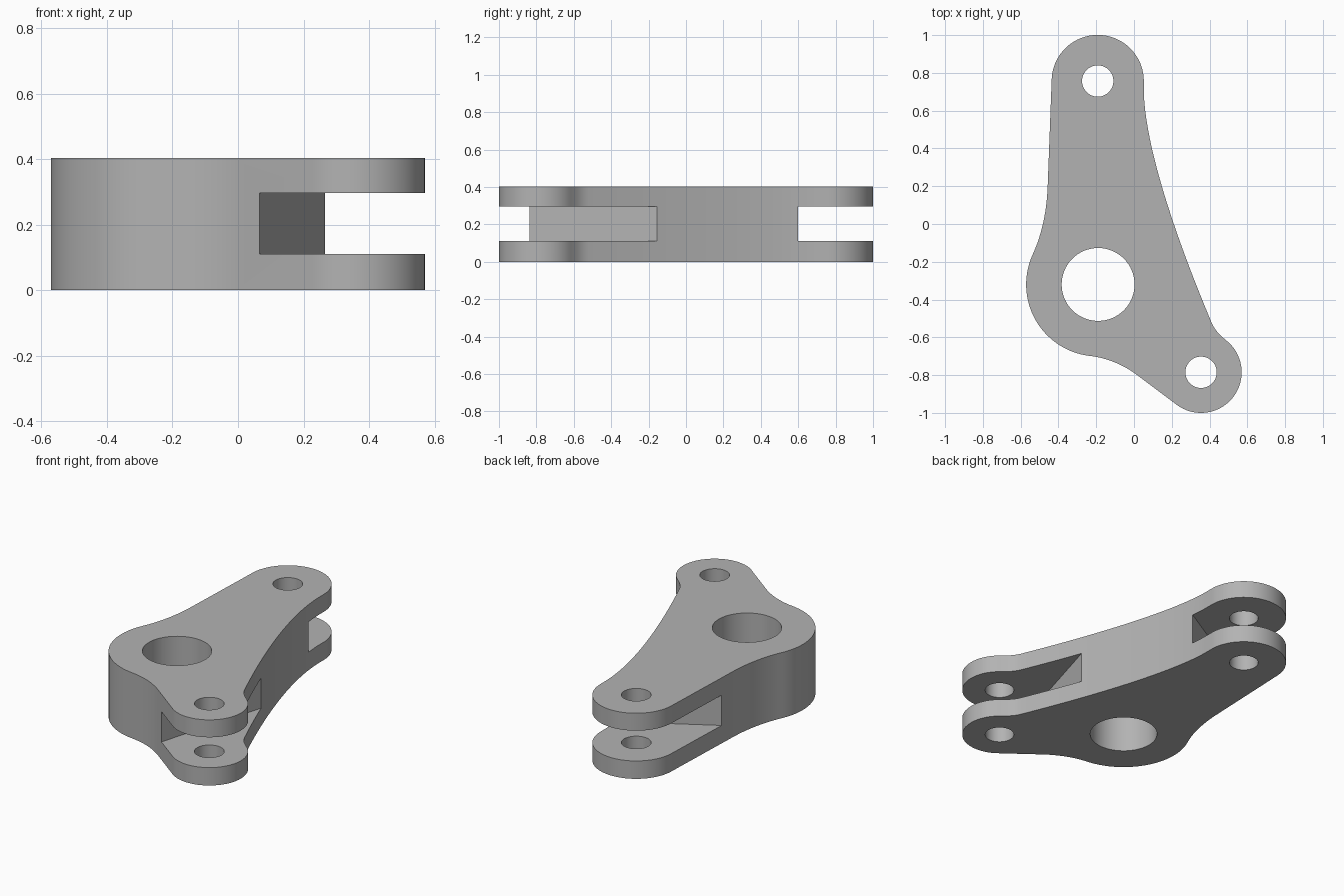
import bpy, bmesh, math
from mathutils import Vector
from mathutils.geometry import interpolate_bezier

if "Cube" in bpy.data.objects:
    bpy.data.objects.remove(bpy.data.objects["Cube"], do_unlink=True)

HEIGHT = 0.403
SLOT_LOW, SLOT_HIGH = 0.11, 0.296
REAR, PIVOT, FRONT = (-0.192, 0.757), (-0.19, -0.32), (0.355, -0.785)


def arc(centre, radius, start, end, steps):
    angles = [math.radians(start + (end - start) * i / steps) for i in range(steps + 1)]
    return [Vector((centre[0] + radius * math.cos(a), centre[1] + radius * math.sin(a)))
            for a in angles]


def blend(a, handle_a, handle_b, b, steps=16):
    pts = interpolate_bezier(*[Vector((*p, 0)) for p in (a, handle_a, handle_b, b)], steps)
    return [p.xy for p in pts]


def prism(name, outline, low, high):
    bm = bmesh.new()
    face = bm.faces.new([bm.verts.new((p[0], p[1], low)) for p in outline])
    top = bmesh.ops.extrude_face_region(bm, geom=[face])["geom"]
    bmesh.ops.translate(bm, vec=(0, 0, high - low),
                        verts=[g for g in top if isinstance(g, bmesh.types.BMVert)])
    bmesh.ops.recalc_face_normals(bm, faces=bm.faces)
    mesh = bpy.data.meshes.new(name)
    bm.to_mesh(mesh)
    bm.free()
    obj = bpy.data.objects.new(name, mesh)
    bpy.context.collection.objects.link(obj)
    return obj


# Outline: three rounded bosses joined by smooth flanks
rear_arc = arc(REAR, 0.244, 0, 180, 40)
pivot_arc = arc(PIVOT, 0.381, 155, 263, 32)
front_arc = arc(FRONT, 0.215, 234, 408, 36)
waist = (-0.457, 0.20)
belly = (0.01, -0.795)
neck, shoulder = (0.41, -0.52), (0.052, 0.70)
outline = (rear_arc
           + blend(waist, (-0.462, 0.05), (-0.495, -0.07), pivot_arc[0])
           + pivot_arc[1:]
           + blend(pivot_arc[-1], (-0.147, -0.708), (-0.063, -0.742), belly)[1:]
           + front_arc
           + blend(front_arc[-1], (0.455, -0.588), (0.43, -0.567), neck)[1:]
           + blend(neck, (0.25, -0.14), (0.06, 0.38), shoulder, 40)[1:])
lever = prism("bell_crank_lever", outline, 0, HEIGHT)


# Fork slot: everything on the boss side of a slanted wall
def slot(name, a, b):
    a, b = Vector(a), Vector(b)
    along = (b - a).normalized()
    out = Vector((along.y, -along.x))
    a, b = a - along * 0.3, b + along * 0.3
    return prism(name, [a, b, b + out, a + out], SLOT_LOW, SLOT_HIGH)


cutters = [
    prism("pivot_bore", arc(PIVOT, 0.193, 0, 360, 64)[:-1], -0.1, HEIGHT + 0.1),
    prism("rear_pin_hole", arc(REAR, 0.083, 0, 360, 48)[:-1], -0.1, HEIGHT + 0.1),
    prism("front_pin_hole", arc(FRONT, 0.083, 0, 360, 48)[:-1], -0.1, HEIGHT + 0.1),
    slot("front_fork_slot", (0.065, -0.84), (0.265, -0.155)),
    slot("rear_fork_slot", (0.062, 0.60), (-0.455, 0.30)),
]

# Cut the bores and slots
bpy.ops.object.select_all(action="DESELECT")
lever.select_set(True)
bpy.context.view_layer.objects.active = lever
for cutter in cutters:
    cutter.hide_render = True
    mod = lever.modifiers.new(cutter.name, "BOOLEAN")
    mod.operation, mod.solver, mod.object = "DIFFERENCE", "EXACT", cutter
    bpy.ops.object.modifier_apply(modifier=mod.name)
for cutter in cutters:
    bpy.data.objects.remove(cutter, do_unlink=True)

bpy.ops.object.shade_smooth_by_angle(angle=math.radians(30))

# Plain grey metal
grey = bpy.data.materials.new("grey_metal")
grey.use_nodes = True
colour = (0.45, 0.45, 0.45, 1)
grey.diffuse_color = colour
grey.node_tree.nodes["Principled BSDF"].inputs["Base Color"].default_value = colour
lever.data.materials.clear()
lever.data.materials.append(grey)
